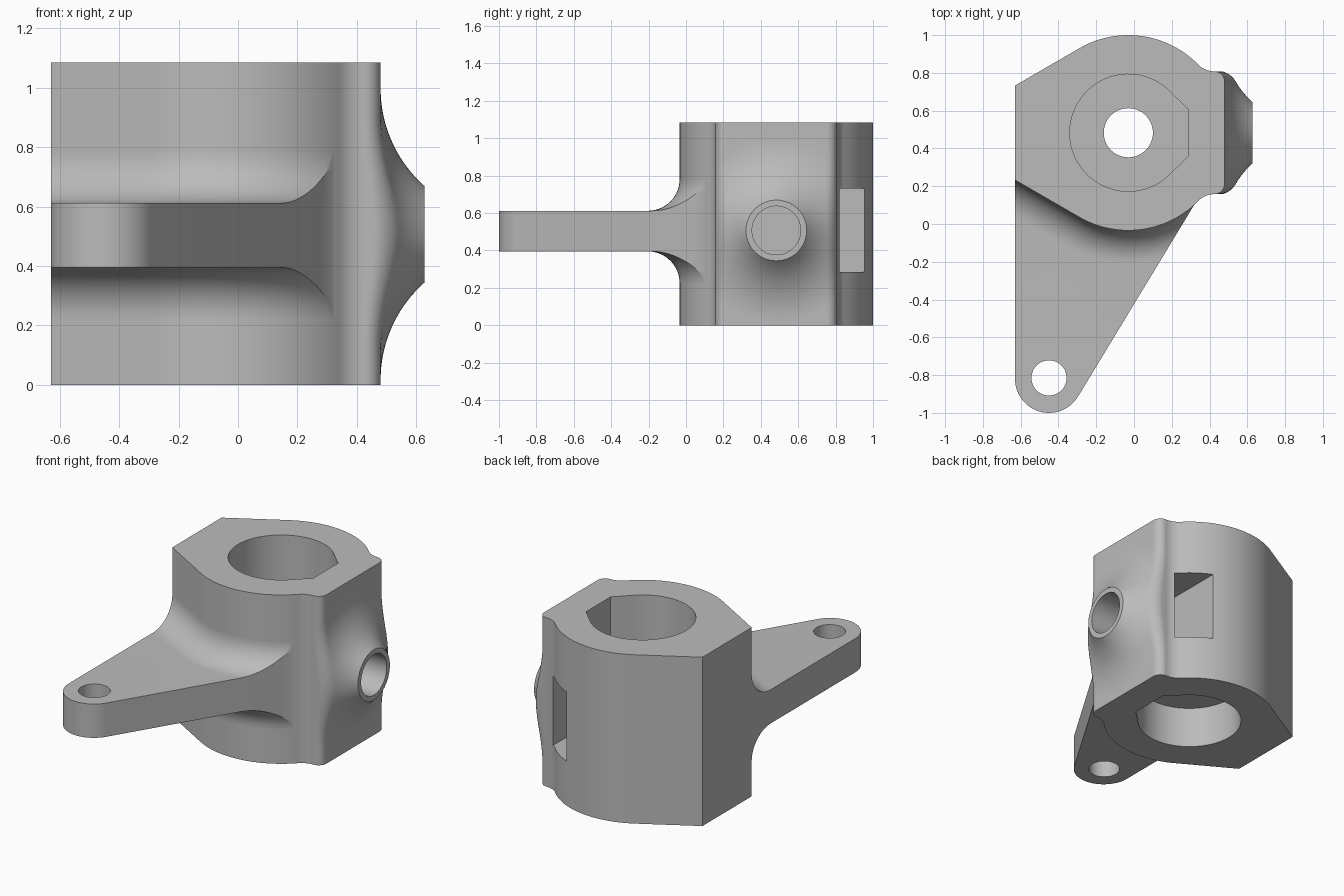
import bpy, bmesh, math
from math import sin, cos, radians, sqrt, atan2, acos, pi

if "Cube" in bpy.data.objects:
    bpy.data.objects.remove(bpy.data.objects["Cube"])

CX, CY, R = -0.03, 0.483, 0.517      # main barrel axis and radius
H = 1.085                            # body height
BOSS_Z = 0.507                       # height of side boss and arm

grey = bpy.data.materials.new("grey_metal")
grey.diffuse_color = (0.5, 0.5, 0.5, 1)
grey.use_nodes = True
grey.node_tree.nodes["Principled BSDF"].inputs["Base Color"].default_value = grey.diffuse_color


def loft(name, rings):
    """Closed solid skinned through rings of equal point count."""
    bm = bmesh.new()
    vs = [[bm.verts.new(p) for p in ring] for ring in rings]
    n = len(rings[0])
    for a, b in zip(vs, vs[1:]):
        for i in range(n):
            j = (i + 1) % n
            bm.faces.new((a[i], a[j], b[j], b[i]))
    bm.faces.new(vs[0][::-1])
    bm.faces.new(vs[-1])
    bmesh.ops.recalc_face_normals(bm, faces=bm.faces)
    me = bpy.data.meshes.new(name)
    bm.to_mesh(me)
    bm.free()
    ob = bpy.data.objects.new(name, me)
    bpy.context.collection.objects.link(ob)
    me.materials.append(grey)
    return ob


def prism(name, pts, z0, z1):
    return loft(name, [[(x, y, z) for x, y in pts] for z in (z0, z1)])


def box(name, x0, x1, y0, y1, z0, z1):
    return prism(name, [(x0, y0), (x1, y0), (x1, y1), (x0, y1)], z0, z1)


def arc(cx, cy, r, a0, a1, n):
    """Arc points, both ends included, angles in radians."""
    return [(cx + r * cos(a0 + (a1 - a0) * i / n),
             cy + r * sin(a0 + (a1 - a0) * i / n)) for i in range(n + 1)]


def circle(cx, cy, r, n=64):
    return arc(cx, cy, r, 0, 2 * pi, n)[:-1]


def boolean(target, tool, op):
    bpy.context.view_layer.objects.active = target
    m = target.modifiers.new(op, 'BOOLEAN')
    m.operation, m.object, m.solver = op, tool, 'EXACT'
    bpy.ops.object.modifier_apply(modifier=m.name)
    bpy.data.objects.remove(tool)


# Body: symmetric outline whose right face flares out into the round boss
FLARE_R, FLARE_END = 0.437, 0.49
SLAB, CORNER, CONCAVE = 0.325, 0.054, 0.12
cc_x = sqrt((R + CONCAVE) ** 2 - (SLAB + CONCAVE) ** 2)
blend = atan2(SLAB + CONCAVE, cc_x)
flat_x, flat_y = -0.6, 0.25
tangent = atan2(flat_y, flat_x) - acos(R / math.hypot(flat_x, flat_y))


def face_x(dy, z):
    r = max(math.hypot(dy, z - BOSS_Z), 0.135)
    d = max(FLARE_END - r, 0)
    return 0.48 - CX + FLARE_R - sqrt(FLARE_R ** 2 - d * d)


def body_ring(z):
    half = [(face_x(d, z), d) for d in [(SLAB - CORNER) * i / 18 for i in range(19)]]
    for i in range(1, 9):
        t = pi / 2 * i / 8
        d = SLAB - CORNER + CORNER * sin(t)
        half.append((face_x(d, z) - CORNER * (1 - cos(t)), d))
    half += arc(cc_x, SLAB + CONCAVE, CONCAVE, 1.5 * pi, pi + blend, 10)
    half += arc(0, 0, R, blend, tangent, 28)[1:]
    half.append((flat_x, flat_y))
    ring = half + [(x, -d) for x, d in half[:0:-1]]
    return [(CX + x, CY + d, z) for x, d in ring]


LEVELS = 72
part = loft("lever_bracket", [body_ring(H * i / LEVELS) for i in range(LEVELS + 1)])
boolean(part, box("boss_trim", 0.628, 0.9, 0, 1, 0.1, 0.95), 'DIFFERENCE')

# Arm: tapered plate with a rounded end
EX, EY, ER = -0.45, -0.82, 0.18
Z0, Z1, FIL = 0.395, 0.612, 0.17
px, py = 0.33, 0.12
end = atan2(py - EY, px - EX) - acos(ER / math.hypot(px - EX, py - EY))
outline = arc(EX, EY, ER, -pi, end, 24) + [(px, py), (0.25, 0.3), (-0.63, 0.3)]

# Arm fillet: concave section swept along the body outline, trimmed to the arm
section = [(-0.1, Z0 - FIL)]
section += [(x, z) for x, z in arc(FIL, Z0 - FIL, FIL, pi, pi / 2, 14)]
section += [(x, z) for x, z in arc(FIL, Z1 + FIL, FIL, 1.5 * pi, pi, 14)]
section.append((-0.1, Z1 + FIL))
a0 = -tangent
path = [(CX + R * cos(a0) + 0.7 * sin(a0), CY + R * sin(a0) - 0.7 * cos(a0), a0)]
a1 = radians(-10)
for i in range(41):
    a = a0 + (a1 - a0) * i / 40
    path.append((CX + R * cos(a), CY + R * sin(a), a))
fillet = loft("arm_fillet", [[(x + d * cos(a), y + d * sin(a), z) for d, z in section]
                             for x, y, a in path])
boolean(fillet, prism("fillet_trim", outline, 0.1, 0.95), 'INTERSECT')
boolean(part, prism("arm", outline, Z0, Z1), 'UNION')
boolean(part, fillet, 'UNION')

# Bores: flat-sided sockets at both ends, joined by a small hole in the web
BR, fx, fy = 0.31, 0.315, 0.125
ta = atan2(fy, fx) + acos(BR / math.hypot(fx, fy))
socket = arc(CX, CY, BR, ta, 2 * pi - ta, 64) + [(CX + fx, CY - fy), (CX + fx, CY + fy)]
boolean(part, prism("lower_socket", socket, -0.1, 0.265), 'DIFFERENCE')
boolean(part, prism("upper_socket", socket, 0.76, H + 0.1), 'DIFFERENCE')
boolean(part, prism("centre_hole", circle(CX, CY, 0.13), 0.2, 0.9), 'DIFFERENCE')
boolean(part, prism("arm_hole", circle(EX, EY + 0.005, 0.093, 48), 0.2, 0.9), 'DIFFERENCE')

# Nut slot from the back, and the screw bore through the boss into it
boolean(part, box("nut_slot", 0.18, 0.37, 0.26, 1.1, 0.285, 0.73), 'DIFFERENCE')
bore = loft("screw_bore", [[(x, y, z) for y, z in circle(CY, BOSS_Z, 0.13)]
                           for x in (0.2, 0.8)])
boolean(part, bore, 'DIFFERENCE')

# Smooth shading with crisp edges
bpy.ops.object.select_all(action='DESELECT')
part.select_set(True)
bpy.context.view_layer.objects.active = part
bpy.ops.object.shade_smooth_by_angle(angle=radians(28))
